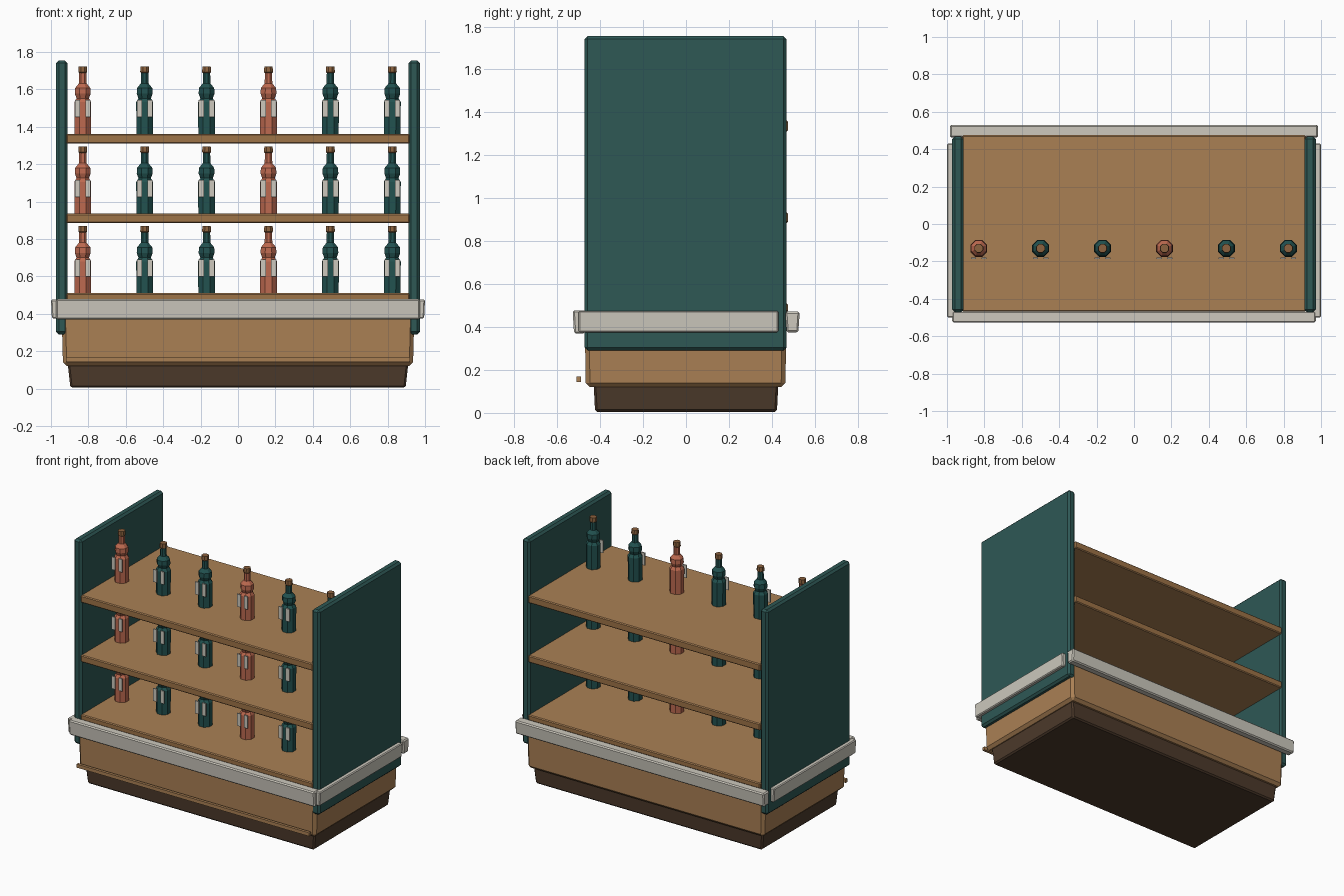
import bpy, bmesh, math

if "Cube" in bpy.data.objects:
    bpy.data.objects.remove(bpy.data.objects["Cube"])


def srgb(r, g, b):
    return tuple(((c / 255 + 0.055) / 1.055) ** 2.4 for c in (r, g, b)) + (1,)


def material(name, *rgb):
    m = bpy.data.materials.new(name)
    m.diffuse_color = srgb(*rgb)
    m.use_nodes = True
    m.node_tree.nodes["Principled BSDF"].inputs["Base Color"].default_value = m.diffuse_color
    return m


WOOD = material("warm wood", 170, 128, 84)
EDGE = material("shelf edge wood", 158, 115, 71)
DARK = material("dark brown", 77, 58, 43)
TEAL = material("deep teal", 46, 88, 85)
WHITE = material("off white", 205, 201, 190)
CORAL = material("coral glass", 190, 106, 80)
GLASS = material("teal glass", 34, 82, 80)
CORK = material("cork", 140, 98, 62)


def finish(bm, name, mats, bevel=0):
    bmesh.ops.recalc_face_normals(bm, faces=bm.faces)
    me = bpy.data.meshes.new(name)
    bm.to_mesh(me)
    bm.free()
    for m in mats:
        me.materials.append(m)
    ob = bpy.data.objects.new(name, me)
    bpy.context.collection.objects.link(ob)
    if bevel:
        mod = ob.modifiers.new("soft edge", "BEVEL")
        mod.width, mod.segments = bevel, 1
    return ob


def box(name, x, y, z, mat, bevel=0, taper=(1, 1)):
    """Box from ranges; taper scales the bottom face about its centre."""
    bm = bmesh.new()
    bmesh.ops.create_cube(bm, size=1)
    for v in bm.verts:
        sx, sy = taper if v.co.z < 0 else (1, 1)
        v.co = (sum(x) / 2 + v.co.x * (x[1] - x[0]) * sx,
                sum(y) / 2 + v.co.y * (y[1] - y[0]) * sy,
                sum(z) / 2 + v.co.z * (z[1] - z[0]))
    return finish(bm, name, [mat], bevel)


def bottle(name, x, y, z, glass):
    """Eight-sided lathe with a cork coloured by height."""
    profile = [(0.048, 0), (0.049, 0.17), (0.036, 0.19), (0.046, 0.215),
               (0.044, 0.245), (0.022, 0.27), (0.021, 0.325),
               (0.026, 0.33), (0.024, 0.36)]
    bm = bmesh.new()
    rings = []
    for r, h in profile:
        rings.append([bm.verts.new((x + r * math.cos((i + 0.5) * math.pi / 4),
                                    y + r * math.sin((i + 0.5) * math.pi / 4), z + h))
                      for i in range(8)])
    for k in range(len(rings) - 1):
        for i in range(8):
            j = (i + 1) % 8
            bm.faces.new((rings[k][i], rings[k][j], rings[k + 1][j], rings[k + 1][i]))
    bm.faces.new(rings[0])
    bm.faces.new(rings[-1])
    for f in bm.faces:
        f.material_index = int(f.calc_center_median().z > z + 0.326)
    finish(bm, name, [glass, CORK])


# Base: recessed plinth, cabinet body and front rail
box("plinth", (-0.91, 0.91), (-0.43, 0.43), (0.005, 0.13), DARK, 0.01, (0.985, 0.985))
box("cabinet_body", (-0.945, 0.945), (-0.472, 0.468), (0.12, 0.48), WOOD, 0.02, (0.99, 0.99))
box("front_rail", (-0.92, 0.92), (-0.51, -0.49), (0.145, 0.17), WOOD)

# Counter and shelves: boards with darker long edges
for i, (lo, hi) in enumerate([(0.47, 0.51), (0.885, 0.935), (1.31, 1.362)]):
    shelf = box(f"shelf_{i + 1}", (-0.918, 0.918), (-0.468, 0.475), (lo, hi), WOOD, 0.006)
    shelf.data.materials.append(EDGE)
    for f in shelf.data.polygons:
        f.material_index = int(abs(f.normal.y) > 0.5)

# Side panels and the band wrapped round the cabinet
for name, s in (("left", -1), ("right", 1)):
    box(f"{name}_side_panel", sorted((s * 0.912, s * 0.972)), (-0.472, 0.468),
        (0.29, 1.755), TEAL, 0.014)
    box(f"{name}_band", sorted((s * 0.95, s * 1.0)), (-0.5, 0.43), (0.375, 0.475),
        WHITE, 0.006, (0.8, 1))
box("front_band", (-0.972, 0.972), (-0.528, -0.465), (0.37, 0.478), WHITE, 0.008, (1, 0.8))
box("back_band", (-0.985, 0.985), (0.462, 0.53), (0.375, 0.472), WHITE, 0.008, (1, 0.8))

# Three rows of six bottles, each with a split label held just off the glass
for row, z in enumerate((0.51, 0.935, 1.362)):
    for col in range(6):
        x = -0.83 + col * 0.331
        bottle(f"bottle_{row + 1}_{col + 1}", x, -0.13, z, CORAL if col % 3 == 0 else GLASS)
        for side, s in (("left", -1), ("right", 1)):
            box(f"{side}_label_{row + 1}_{col + 1}", (x + s * 0.028 - 0.014, x + s * 0.028 + 0.014),
                (-0.186, -0.178), (z + 0.09, z + 0.18), WHITE)
